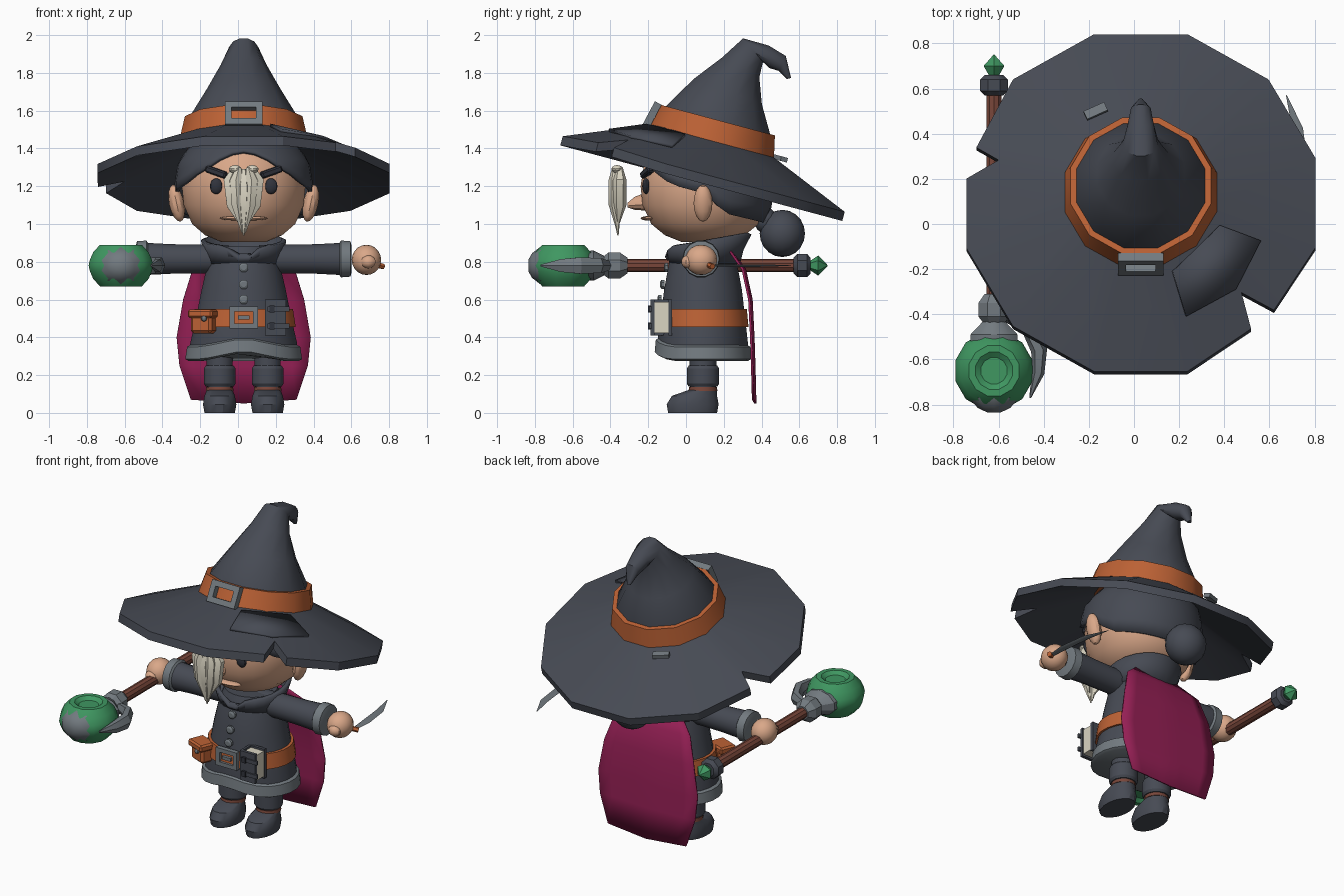
import bpy, bmesh, math
from mathutils import Matrix, Vector

cube = bpy.data.objects.get("Cube")
if cube:
    bpy.data.objects.remove(cube)

CX = 0.03  # body mid line
I = Matrix()


def T(x, y, z):
    return Matrix.Translation((x, y, z))


def R(deg, axis):
    return Matrix.Rotation(math.radians(deg), 4, axis)


def S(x, y, z):
    return Matrix.Diagonal((x, y, z, 1))


def material(name, *rgb):
    m = bpy.data.materials.new(name)
    m.use_nodes = True
    m.diffuse_color = (*rgb, 1)
    b = m.node_tree.nodes["Principled BSDF"]
    b.inputs["Base Color"].default_value = (*rgb, 1)
    b.inputs["Roughness"].default_value = 0.8
    return m


slate = material("slate_cloth", .062, .069, .088)
skin = material("skin", .70, .39, .25)
orange = material("orange_leather", .50, .12, .035)
steel = material("steel", .17, .195, .215)
maroon = material("maroon_cape", .30, .014, .09)
green = material("green_gem", .05, .31, .12)
wood = material("wood", .19, .062, .042)
cream = material("cream", .70, .66, .54)
ink = material("dark_ink", .03, .033, .045)


def finish(name, bm, mat, M=I, solid=0):
    bmesh.ops.recalc_face_normals(bm, faces=bm.faces)
    me = bpy.data.meshes.new(name)
    bm.to_mesh(me)
    bm.free()
    me.transform(M)
    me.materials.append(mat)
    ob = bpy.data.objects.new(name, me)
    bpy.context.collection.objects.link(ob)
    if solid:
        md = ob.modifiers.new("thickness", "SOLIDIFY")
        md.thickness = solid
        md.offset = 0
    return ob


def skin_rows(bm, rows, closed=True):
    vr = [[bm.verts.new(p) for p in row] for row in rows]
    n = len(vr[0])
    for a, b in zip(vr, vr[1:]):
        for i in range(n if closed else n - 1):
            j = (i + 1) % n
            bm.faces.new((a[i], a[j], b[j], b[i]))
    return vr


def loft(name, rings, mat, n=16, M=I, cap=True, solid=0, warp=None):
    """Joins elliptical rings (x, y, z, rx, ry, tilt about x)."""
    bm, rows = bmesh.new(), []
    for x, y, z, rx, ry, *t in rings:
        F = T(x, y, z) @ R(t[0] if t else 0, "X")
        ang = [(i + .5) * math.tau / n for i in range(n)]
        row = [F @ Vector((rx * math.cos(a), ry * math.sin(a), 0)) for a in ang]
        rows.append([warp(p) for p in row] if warp else row)
    vr = skin_rows(bm, rows)
    if cap:
        bm.faces.new(vr[0])
        bm.faces.new(vr[-1])
    return finish(name, bm, mat, M, solid)


def lathe(name, prof, mat, n=16, M=I):
    return loft(name, [(0, 0, z, r, r) for z, r in prof], mat, n, M)


def ball(name, loc, size, mat, n=16, rot=I):
    bm = bmesh.new()
    bmesh.ops.create_uvsphere(bm, u_segments=n, v_segments=n // 2 + 2, radius=1)
    return finish(name, bm, mat, T(*loc) @ rot @ S(*size))


def box(name, loc, size, mat, M=I, rot=I, bevel=0):
    bm = bmesh.new()
    bmesh.ops.create_cube(bm, size=1, matrix=S(*size))
    if bevel:
        bmesh.ops.bevel(bm, geom=bm.edges[:], offset=bevel, segments=1, affect="EDGES")
    return finish(name, bm, mat, M @ T(*loc) @ rot)


def frame(name, w, h, d, bar, mat, M):
    for s in (-1, 1):
        box(name + "_upright", (s * (w - bar) / 2, 0, 0), (bar, d, h), mat, M)
        box(name + "_rail", (0, 0, s * (h - bar) / 2), (w - 2 * bar, d, bar), mat, M)


def strand(name, pts, radii, mat, M=I):
    cu = bpy.data.curves.new(name, "CURVE")
    cu.dimensions, cu.bevel_depth, cu.bevel_resolution = "3D", 1, 1
    cu.use_fill_caps = True
    sp = cu.splines.new("POLY")
    sp.points.add(len(pts) - 1)
    for p, co, r in zip(sp.points, pts, radii):
        p.co, p.radius = (*co, 1), r
    tmp = bpy.data.objects.new(name, cu)
    bm = bmesh.new()
    bm.from_mesh(tmp.to_mesh())
    tmp.to_mesh_clear()
    bpy.data.objects.remove(tmp)
    return finish(name, bm, mat, M)


def lerp(x, table):
    for (a, u), (b, v) in zip(table, table[1:]):
        if x <= b:
            return u + (v - u) * (x - a) / (b - a)
    return table[-1][1]


# Hat: torn brim, curled crown, band, buckle, patch
H = T(CX, .09, 1.25) @ R(-15, "X")
edge = []
for k in range(12):
    a = 15 + 30 * k
    if a == 165:
        edge += [(161, .77), (164, .655), (172, .78)]
    elif a == 315:
        edge += [(310, .76), (316, .62), (320, .77)]
    else:
        edge.append((a, .8))


def brim_z(r):
    return .015 + (.8 - r) * .4


def brim_row(drop, inner):
    row = []
    for a, r in edge:
        r = .3 if inner else r
        t = math.radians(a)
        row.append((r * math.cos(t), r * math.sin(t), brim_z(r) - drop))
    return row


bm = bmesh.new()
skin_rows(bm, [brim_row(0, 1), brim_row(0, 0), brim_row(.05, 0), brim_row(.05, 1)])
finish("hat_brim", bm, slate, H)
loft("hat_crown", [(CX, .142, 1.443, .30, .30, -15), (CX, .17, 1.55, .295, .295, -15),
     (CX, .22, 1.70, .20, .20, -20), (CX, .29, 1.83, .125, .115, -28),
     (CX, .355, 1.92, .08, .085, -50), (CX, .44, 1.885, .06, .062, -88),
     (CX, .51, 1.85, .045, .045, -115), (CX, .545, 1.77, .012, .012, -165)], slate, 12)
lathe("hat_band", [(.18, .352), (.31, .322), (.31, .28)], orange, 12, H)
B = H @ T(0, -.345, .25) @ R(-13, "X")
frame("hat_buckle", .20, .135, .04, .035, steel, B)
box("hat_clip", (-.2, .37, .2), (.1, .04, .025), steel, H, R(25, "Z"))
bm = bmesh.new()
patch = [(.35, -.15), (.53, -.2), (.42, -.42), (.2, -.545), (.14, -.36)]
bm.faces.new([bm.verts.new((x, y, brim_z(math.hypot(x, y)) + .005)) for x, y in patch])
bmesh.ops.triangulate(bm, faces=bm.faces)
finish("brim_patch", bm, slate, H, .018)

# Head and hair
prof = [(.905, .12), (.94, .205), (1.0, .275), (1.1, .32), (1.2, .33), (1.33, .31), (1.43, .23), (1.48, .05)]
loft("head", [(CX, .1, z, r, r * 1.04) for z, r in prof], skin, 24)
line = [(-1, 1.38), (-.85, 1.30), (-.5, 1.21), (0, 1.16), (.3, 1.06), (1, 1.01)]
rows = []
for j in range(7):
    row = []
    for i in range(32):
        a = i * math.tau / 32
        low = lerp(math.sin(a), line)
        z = low + (1.46 - low) * j / 6
        r = lerp(z, prof) + .028
        row.append((CX + r * math.cos(a), .1 + r * math.sin(a), z))
    rows.append(row)
bm = bmesh.new()
bm.faces.new(skin_rows(bm, rows)[-1])
finish("hair", bm, slate, I, .02)
ball("hair_bun", (CX, .51, .95), (.125, .12, .125), slate)
ball("bun_tie", (CX, .42, 1.02), (.07, .06, .07), slate, 12)
loft("nose", [(CX, -.2, 1.12, .05, .05, 90), (CX, -.27, 1.11, .035, .035, 90),
     (CX, -.31, 1.10, .012, .012, 90)], skin, 10)
ball("lips", (CX, -.20, 1.03), (.13, .04, .012), skin)
for s in (-1, 1):
    ball("ear", (CX + s * .355, .09, 1.11), (.04, .05, .10), skin, 12, R(s * 12, "Y"))
    ball("eye", (CX + s * .145, -.212, 1.2), (.034, .02, .042), ink, 12)
    box("eyebrow", (CX + s * .145, -.205, 1.275), (.12, .04, .036), ink, I,
        R(s * 22, "Z") @ R(-s * 18, "Y"), .008)
    # Moustache locks
    for k, (x, y, tip) in enumerate([(.075, -.35, .99), (.042, -.375, .955)]):
        path = [(x * .6, y, 1.30), (x, y, 1.23), (x * .8, y, 1.10), (x * .2, -.36, tip)]
        strand("moustache_lock", [(CX + s * a, b, c) for a, b, c in path],
               (.015, .036, .034, .004), cream)
    ball("moustache_knob", (CX + s * .045, -.365, 1.29), (.035, .03, .022), cream, 10)
strand("moustache_middle", [(CX, -.36, 1.29), (CX, -.375, 1.2), (CX, -.37, 1.08), (CX, -.36, .94)],
       (.015, .035, .03, .004), cream)


# Robe with a raised hem at the front
def lift(p):
    if p.y < .09 and p.z < .4:
        p.z += .045 * max(0, 1 - abs(p.x - CX) / .22)
    return p


loft("robe", [(CX, .09, z, a, b) for z, a, b in [(.30, .29, .235), (.37, .285, .24), (.5, .255, .225),
     (.65, .225, .208), (.8, .19, .18), (.88, .16, .15)]], slate, 24, warp=lift)
loft("hem_trim", [(CX, .09, .275, .295, .24), (CX, .09, .285, .312, .258), (CX, .09, .35, .302, .252),
     (CX, .09, .36, .285, .235)], steel, 24, warp=lift)
loft("belt", [(CX, .09, .455, .278, .243), (CX, .09, .55, .263, .234)], orange, 24)


def vee(p):
    if p.y < 0 and p.z > .84:
        p.z -= .09 * max(0, 1 - abs(p.x - CX) / .1)
    return p


loft("collar", [(CX, .10, .79, .185, .175), (CX, .10, .85, .20, .195, 5), (CX, .115, .915, .215, .225, 9)],
     slate, 24, cap=False, solid=.025, warp=vee)
for z, y in ((.77, -.095), (.68, -.115), (.60, -.13)):
    lathe("button", [(0, .026), (.015, .026), (.022, .015)], steel, 8, T(CX, y, z) @ R(90, "X"))
frame("belt_buckle", .15, .115, .03, .026, steel, T(CX, -.15, .505))
box("buckle_tongue", (CX, -.155, .505), (.06, .02, .02), steel)

# Belt pouch and book
P = T(-.18, -.10, .48) @ R(-22, "Z")
box("pouch", (0, 0, -.005), (.12, .10, .11), orange, P, I, .015)
box("pouch_flap", (0, -.01, .045), (.14, .11, .045), orange, P, I, .01)
ball("pouch_stud", (-.18, -.165, .50), (.016, .012, .016), steel, 8)
K = T(.20, -.13, .505)
box("book_pages", (.003, 0, 0), (.095, .08, .165), cream, K)
for s in (-1, 1):
    box("book_cover", (0, s * .047, 0), (.11, .02, .19), slate, K)
    box("book_strap", (.015, -.058, s * .045), (.115, .014, .025), slate, K)
    box("book_clasp", (-.02, -.064, s * .045), (.025, .014, .035), ink, K)
box("book_spine", (-.05, 0, 0), (.015, .11, .19), slate, K)

# Arms and legs
for s in (-1, 1):
    A = T(CX, .08, .815) @ R(s * 90, "Y")
    lathe("sleeve", [(.08, .075), (.2, .078), (.38, .08), (.53, .088)], slate, 14, A)
    lathe("cuff", [(.505, .085), (.515, .10), (.565, .096), (.572, .07)], steel, 14, A)
    ball("hand", (CX + s * .65, .08, .81), (.078, .085, .08), skin)
    ball("thumb", (CX + s * .66, .01, .80), (.04, .035, .035), skin, 10)
    L = T(CX + s * .127, 0, 0)
    loft("trouser_leg", [(0, .09, .1, .068, .068), (0, .09, .33, .072, .072)], slate, 14, L)
    loft("boot_cuff", [(0, .09, .14, .076, .076), (0, .09, .155, .086, .086), (0, .09, .235, .086, .086),
         (0, .09, .25, .076, .076)], slate, 14, L)
    loft("boot_strap", [(0, .09, .115, .075, .077), (0, .09, .137, .073, .073)], wood, 14, L)
    loft("boot", [(0, .035, 0, .082, .132), (0, .035, .045, .09, .14), (0, .045, .09, .082, .122),
         (0, .09, .122, .07, .075)], slate, 16, L)

# Cape
bm, rows = bmesh.new(), []
for z, w, y in [(.86, .15, .23), (.76, .27, .30), (.6, .32, .335), (.4, .355, .345), (.25, .34, .35), (.07, .28, .355)]:
    rows.append([(CX + w * k / 4, y + .012 * (1 - abs(k) / 4), z - (.02 if z < .1 else 0) * (1 - abs(k) / 4))
                 for k in range(-4, 5)])
skin_rows(bm, rows, False)
finish("cape", bm, maroon, I, .012)

# Staff lying front to back in the right hand
Y = T(-.62, 0, .78) @ R(-90, "X")
lathe("staff_shaft", [(-.36, .035), (.6, .035)], wood, 10, Y)
lathe("staff_collar", [(-.45, .04), (-.41, .075), (-.35, .075), (-.31, .045)], steel, 8, Y)
lathe("staff_end_cap", [(.57, .045), (.59, .067), (.64, .067), (.66, .045)], slate, 8, Y)
lathe("staff_crystal", [(.65, .02), (.70, .053), (.75, .002)], green, 6, Y)
half = [(.03, .17), (.07, .152), (.11, .115), (.11, .085), (.09, .06)]
lathe("staff_orb", [(-z, r) for z, r in reversed(half)] + [(0, .177)] + half, green, 12, T(-.62, -.65, .78))
loft("orb_front_guard", [(0, 0, y, a, b) for y, a, b in [(-.835, .03, .03), (-.815, .075, .065),
     (-.77, .118, .10), (-.735, .115, .105)]], steel, 10, Y)
loft("orb_rear_cup", [(0, 0, y, a, b) for y, a, b in [(-.54, .11, .075), (-.49, .11, .08), (-.43, .05, .05)]],
     steel, 10, Y)
strand("orb_claw", [(-.57, -.41, 0), (-.47, -.46, 0), (-.42, -.56, 0), (-.425, -.66, 0), (-.46, -.77, 0)],
       (.02, .032, .036, .028, .004), steel, T(0, 0, .78) @ S(1, 1, 1.4))

# Dagger in the left hand
strand("dagger_grip", [(.66, .08, .80), (.77, .14, .775)], (.014, .016), orange)
strand("dagger_blade", [(.745, .13, .78), (.745, .25, .78), (.725, .42, .78), (.675, .57, .78)],
       (.014, .026, .024, .002), steel, T(0, 0, .78) @ S(1, 1, .3) @ T(0, 0, -.78))

# Soft shading with crisp edges
bpy.ops.object.select_all(action="DESELECT")
for ob in bpy.context.collection.objects:
    if ob.type == "MESH":
        ob.select_set(True)
        bpy.context.view_layer.objects.active = ob
bpy.ops.object.shade_smooth_by_angle(angle=math.radians(32))
